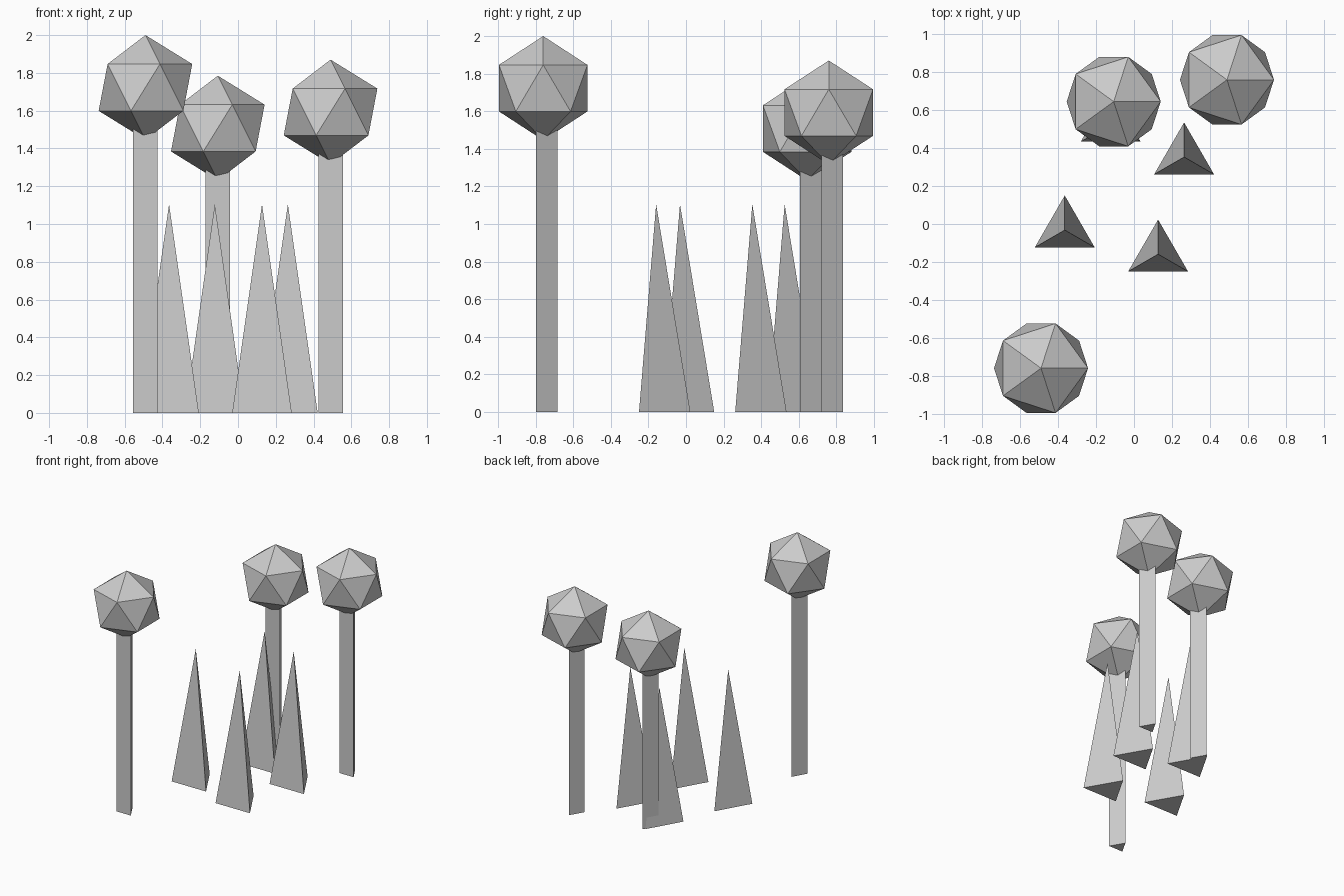
import bpy

if "Cube" in bpy.data.objects:
    bpy.data.objects.remove(bpy.data.objects["Cube"])

R_BALL = 0.277    # foliage radius
R_TRUNK = 0.075   # triangular trunk radius
R_SPIKE = 0.182   # pyramid base radius
H_SPIKE = 1.105


def round_tree(i, x, y, top):
    # Three-sided trunk ending inside the foliage
    centre = top - R_BALL
    bpy.ops.mesh.primitive_cylinder_add(vertices=3, radius=R_TRUNK, depth=centre,
                                        location=(x, y, centre / 2))
    bpy.context.object.name = f"trunk_{i}"
    # Icosahedron foliage
    bpy.ops.mesh.primitive_ico_sphere_add(subdivisions=1, radius=R_BALL,
                                          location=(x, y, centre))
    bpy.context.object.name = f"foliage_{i}"


def spike_tree(i, x, y):
    # Three-sided pyramid
    bpy.ops.mesh.primitive_cone_add(vertices=3, radius1=R_SPIKE, radius2=0,
                                    depth=H_SPIKE, location=(x, y, H_SPIKE / 2))
    bpy.context.object.name = f"spike_tree_{i}"


# Round trees: x, y, top height
for i, t in enumerate([(-0.49, -0.76, 2.0), (-0.107, 0.645, 1.785), (0.49, 0.76, 1.87)], 1):
    round_tree(i, *t)

# Pointed trees: x, y
for i, t in enumerate([(-0.365, -0.032), (0.127, -0.159), (0.264, 0.353), (-0.123, 0.525)], 1):
    spike_tree(i, *t)
